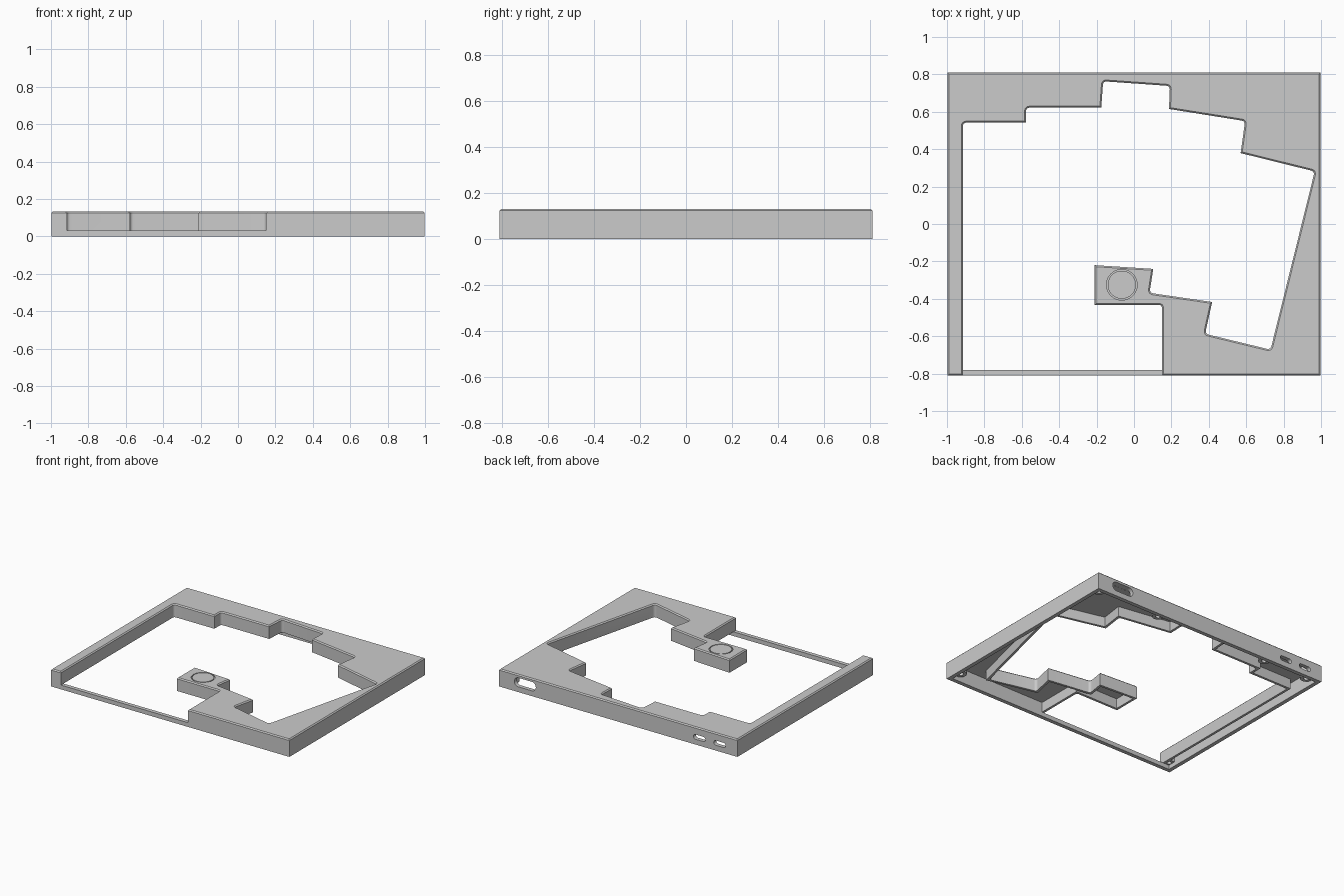
import bpy, bmesh, math
from mathutils import Vector

cube = bpy.data.objects.get("Cube")
if cube:
    bpy.data.objects.remove(cube)

HEIGHT, HX, HY = 0.132, 0.998, 0.811
RIM, INNER_WALL, TOP, BASE = 0.03, 0.018, 0.025, 0.032

grey = bpy.data.materials.new("light_grey")
grey.use_nodes = True
grey.diffuse_color = (0.6, 0.6, 0.6, 1)
grey.node_tree.nodes["Principled BSDF"].inputs["Base Color"].default_value = (0.6, 0.6, 0.6, 1)


def make(name, bm):
    bmesh.ops.recalc_face_normals(bm, faces=bm.faces)
    mesh = bpy.data.meshes.new(name)
    bm.to_mesh(mesh)
    bm.free()
    mesh.materials.append(grey)
    obj = bpy.data.objects.new(name, mesh)
    bpy.context.collection.objects.link(obj)
    return obj


def loft(name, layers):
    # stack matching outlines, each given as (points, z), into a closed solid
    bm = bmesh.new()
    rings = [[bm.verts.new((x, y, z)) for x, y in points] for points, z in layers]
    for low, high in zip(rings, rings[1:]):
        for i in range(len(low)):
            bm.faces.new((low[i - 1], low[i], high[i], high[i - 1]))
    # cap both ends with triangles so concave outlines fill cleanly
    caps = [bm.faces.new(rings[0]), bm.faces.new(rings[-1])]
    bm.normal_update()
    bmesh.ops.triangulate(bm, faces=caps, ngon_method='EAR_CLIP')
    return make(name, bm)


def prism(name, points, z0, z1):
    return loft(name, [(points, z0), (points, z1)])


def rect(x0, x1, y0, y1):
    return [(x0, y0), (x0, y1), (x1, y1), (x1, y0)]


def circle(x, y, r, n=32):
    return [(x + r * math.cos(i * math.tau / n), y + r * math.sin(i * math.tau / n)) for i in range(n)]


def cut(target, *cutters):
    for cutter in cutters:
        mod = target.modifiers.new("cut", 'BOOLEAN')
        mod.operation, mod.solver, mod.object = 'DIFFERENCE', 'EXACT', cutter
        bpy.context.view_layer.objects.active = target
        bpy.ops.object.modifier_apply(modifier=mod.name)
        bpy.data.objects.remove(cutter)


def rounded(points, size, steps=4):
    # round the right-hand corners of an open path, keep the others sharp
    out = [points[0]]
    for a, b, c in zip(points, points[1:], points[2:]):
        a, b, c = Vector(a), Vector(b), Vector(c)
        if (b - a).cross(c - b) > 0:
            out.append(tuple(b))
            continue
        p, q = b + (a - b).normalized() * size, b + (c - b).normalized() * size
        for i in range(steps + 1):
            t = i / steps
            out.append(tuple(p * (1 - t) ** 2 + b * 2 * t * (1 - t) + q * t * t))
    return out + [points[-1]]


def offset(points, dist):
    # move a clockwise polygon outwards with mitred corners
    out = []
    for i, p in enumerate(points):
        p, a, c = Vector(p), Vector(points[i - 1]), Vector(points[(i + 1) % len(points)])
        d1, d2 = (p - a).normalized(), (c - p).normalized()
        n1, n2 = Vector((-d1.y, d1.x)), Vector((-d2.y, d2.x))
        out.append(tuple(p + (n1 + n2) * dist / (1 + n1.dot(n2))))
    return out


def slot(x, z, width, height):
    # stadium-shaped cutter through the back wall
    bm = bmesh.new()
    r, half, n = height / 2, (width - height) / 2, 12
    ring = []
    for side in (1, -1):
        for i in range(n + 1):
            a = -math.pi / 2 + math.pi * i / n
            ring.append(bm.verts.new((x + side * (half + r * math.cos(a)), HY - 0.045, z + side * r * math.sin(a))))
    face = bm.faces.new(ring)
    ext = bmesh.ops.extrude_face_region(bm, geom=[face])["geom"]
    bmesh.ops.translate(bm, verts=[v for v in ext if isinstance(v, bmesh.types.BMVert)], vec=(0, 0.1, 0))
    return make("slot_cutter", bm)


# stepped opening, clockwise from the front left
opening = [(-0.915, -HY), (-0.915, 0.542), (-0.577, 0.542), (-0.577, 0.622), (-0.175, 0.622),
           (-0.165, 0.763), (0.192, 0.738), (0.187, 0.615), (0.594, 0.55), (0.57, 0.379),
           (0.966, 0.281), (0.73, -0.672), (0.38, -0.587), (0.418, -0.417), (0.083, -0.368),
           (0.103, -0.24), (-0.21, -0.22), (-0.21, -0.432), (0.15, -0.432), (0.15, -HY)]

# case body with a chamfered top edge; its outline runs counter-clockwise
outline = rounded(opening, 0.02) + [(HX, -HY), (HX, HY), (-HX, HY), (-HX, -HY)]
case = loft("case_shell", [(outline, 0), (outline, HEIGHT - 0.008), (offset(outline, 0.008), HEIGHT)])

# hollow underside that leaves walls round the rim and the opening
inside = rect(-HX + RIM, HX - RIM, -HY + RIM, HY - RIM)
cavity = prism("cavity_cutter", inside, -0.04, HEIGHT - TOP)
extended = [(x, y - 0.1 if y == -HY else y) for x, y in opening]
cut(cavity, prism("wall_keeper", offset(extended, INNER_WALL), -0.1, HEIGHT + 0.1))
cut(case, cavity)

# recess for a base plate, so only the outer rim reaches the ground
cut(case, prism("base_recess_cutter", inside, -0.05, BASE))

# connector slots in the back wall
cut(case, slot(0.78, 0.074, 0.18, 0.068), slot(-0.68, 0.058, 0.1, 0.036), slot(-0.85, 0.058, 0.1, 0.036))

# round groove in the pad
groove = prism("groove_cutter", circle(-0.065, -0.325, 0.082, 48), HEIGHT - 0.01, HEIGHT + 0.05)
cut(groove, prism("groove_core", circle(-0.065, -0.325, 0.075, 48), 0, HEIGHT + 0.1))
cut(case, groove)

# low front strip
strip = prism("front_strip", rect(-0.916, 0.151, -HY, -HY + RIM), 0, BASE)

# screw bosses under the top plate
parts = [case]
for name, x, y in (("front_left", 0.93, -0.74), ("back_right", -0.925, 0.735), ("back_left", 0.93, 0.735),
                   ("back_middle", 0.4, 0.735), ("back_inner", -0.55, 0.735)):
    boss = prism(name + "_boss", circle(x, y, 0.042), BASE, HEIGHT - TOP + 0.005)
    cut(boss, prism("hole_cutter", circle(x, y, 0.018), 0, HEIGHT - TOP - 0.01))
    parts.append(boss)
corner = prism("front_right_boss", rect(-HX + 0.02, -0.92, -HY + 0.02, -0.72), BASE, HEIGHT - TOP + 0.005)
cut(corner, prism("hole_cutter", circle(-0.948, -0.755, 0.016), 0, HEIGHT - TOP - 0.01))

# smooth the rounded corners, keep edges sharp
bpy.ops.object.select_all(action='DESELECT')
for part in parts:
    part.select_set(True)
bpy.context.view_layer.objects.active = case
bpy.ops.object.shade_smooth_by_angle(angle=math.radians(30))
